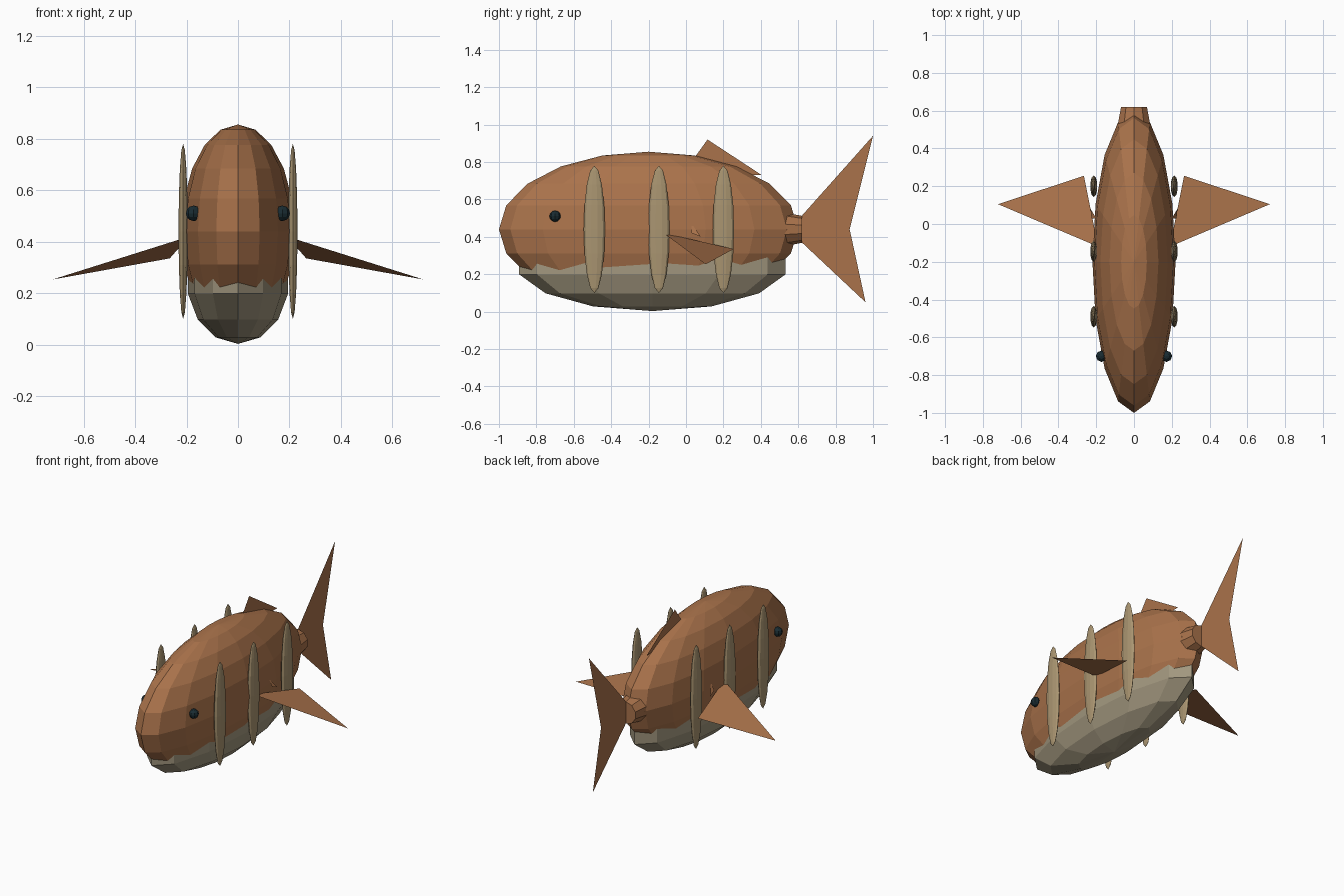
import bpy
import bmesh
from mathutils import Matrix, Vector

if "Cube" in bpy.data.objects:
    bpy.data.objects.remove(bpy.data.objects["Cube"])


def material(name, rgb):
    m = bpy.data.materials.new(name)
    m.diffuse_color = (*rgb, 1)
    m.use_nodes = True
    m.node_tree.nodes["Principled BSDF"].inputs["Base Color"].default_value = m.diffuse_color
    return m


BROWN = material("brown skin", (0.40, 0.17, 0.07))
BELLY = material("pale belly", (0.36, 0.31, 0.21))
CREAM = material("cream rib", (0.40, 0.30, 0.165))
DARK = material("dark eye", (0.01, 0.025, 0.032))


def finish(name, bm, mat):
    mesh = bpy.data.meshes.new(name)
    bm.to_mesh(mesh)
    bm.free()
    mesh.materials.append(mat)
    obj = bpy.data.objects.new(name, mesh)
    bpy.context.collection.objects.link(obj)
    return obj


def ellipsoid(name, centre, radii, segments, rings, mat):
    bm = bmesh.new()
    bmesh.ops.create_uvsphere(bm, u_segments=segments, v_segments=rings, radius=1,
                              matrix=Matrix.Translation(centre) @ Matrix.Diagonal((*radii, 1)))
    return finish(name, bm, mat)


def sheet(name, faces, mat):
    bm = bmesh.new()
    for points in faces:
        bm.faces.new([bm.verts.new(p) for p in points])
    bmesh.ops.remove_doubles(bm, verts=bm.verts[:], dist=1e-5)
    return finish(name, bm, mat)


# Faceted body with a lower belly shell
ellipsoid("body", (0, -0.2, 0.44), (0.22, 0.8, 0.415), 16, 10, BROWN)
ellipsoid("belly", (0, -0.18, 0.255), (0.2, 0.73, 0.252), 12, 7, BELLY)

# Tapered tail stub
bm = bmesh.new()
bmesh.ops.create_cone(bm, cap_ends=True, segments=10, radius1=0.105, radius2=0.072, depth=0.17,
                      matrix=Matrix.Translation((0, 0.535, 0.44)) @ Matrix.Rotation(-1.570796, 4, 'X'))
finish("tail_stub", bm, BROWN)

# Flat tail and back fins
root, notch = (0, 0.55, 0.435), (0, 0.875, 0.44)
sheet("tail_fin", [[root, notch, (0, 1.0, 0.94)],
                   [root, (0, 0.96, 0.05), notch]], BROWN)
sheet("back_fin", [[(0, 0.0, 0.76), (0, 0.3, 0.73), (0, 0.405, 0.73), (0, 0.115, 0.92)]], BROWN)

# Paired parts on both sides
for side, s in (("right", 1), ("left", -1)):
    ellipsoid(side + "_eye", (s * 0.172, -0.7, 0.51), (0.03, 0.03, 0.03), 8, 6, DARK)
    for i, y in enumerate((-0.49, -0.145, 0.2)):
        ellipsoid(f"{side}_rib_{i + 1}", (s * 0.213, y, 0.44), (0.019, 0.057, 0.34), 10, 8, CREAM)
    fin = [(0.19, -0.12, 0.42), (0.72, 0.105, 0.253), (0.265, 0.255, 0.335)]
    nub = [(0.2, 0.03, 0.47), (0.225, 0.03, 0.42), (0.23, 0.08, 0.4)]
    faces = [[Vector((s * x, y, z)) for x, y, z in f[::s]] for f in (fin, nub)]
    sheet(side + "_side_fin", faces, BROWN)
